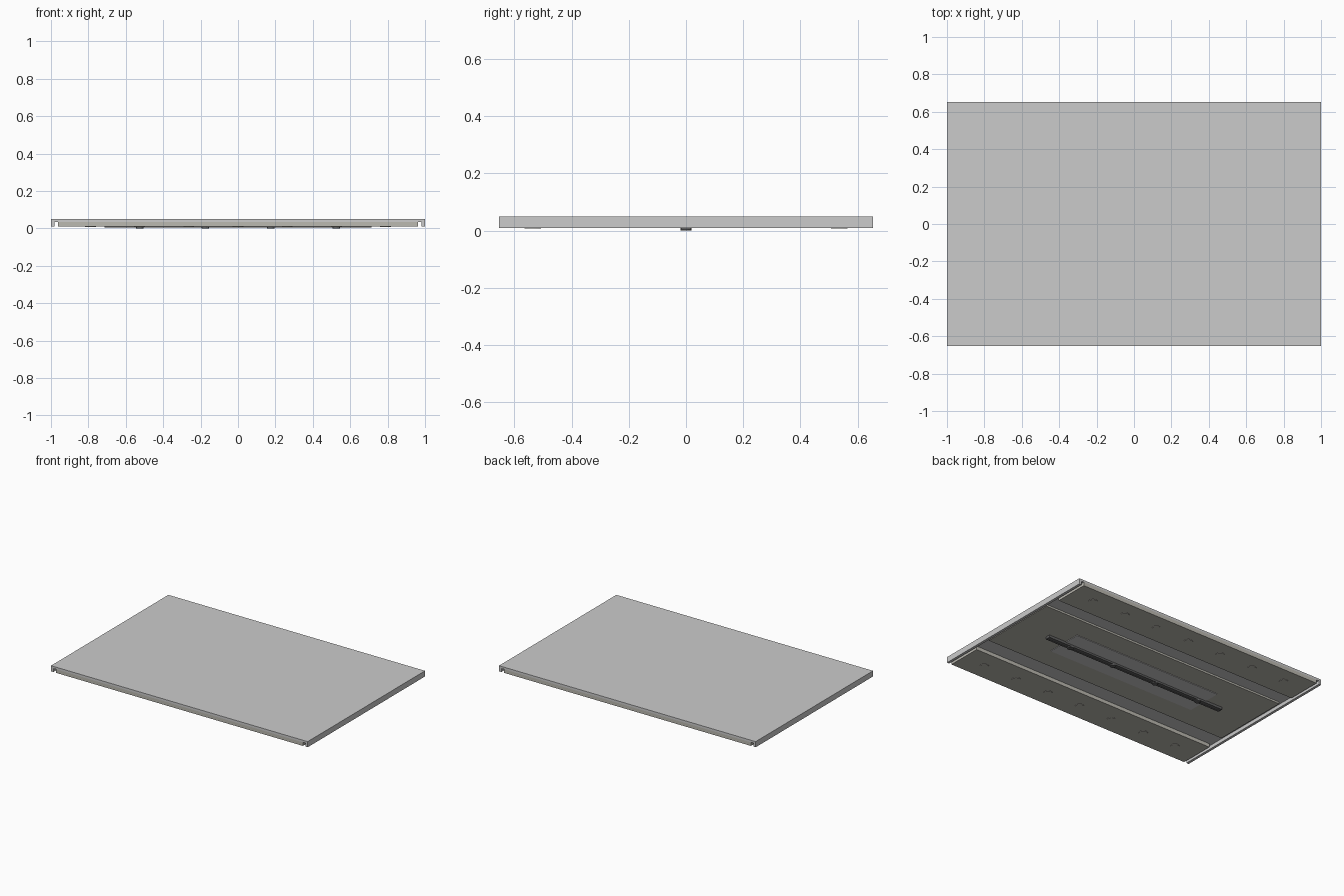
import bpy, bmesh, math

if "Cube" in bpy.data.objects:
    bpy.data.objects.remove(bpy.data.objects["Cube"])


def material(name, color):
    m = bpy.data.materials.new(name)
    m.diffuse_color = (*color, 1)
    m.use_nodes = True
    m.node_tree.nodes["Principled BSDF"].inputs["Base Color"].default_value = m.diffuse_color
    return m


WARM = material("warm_grey", (0.50, 0.49, 0.44))
DARK = material("dark_grey", (0.12, 0.12, 0.12))


def finish(name, bm, mat=None):
    me = bpy.data.meshes.new(name)
    bm.to_mesh(me)
    bm.free()
    ob = bpy.data.objects.new(name, me)
    bpy.context.collection.objects.link(ob)
    if mat:
        me.materials.append(mat)
    return ob


def box(name, x, y, z, mat=None):
    """Box from (min, max) ranges."""
    bm = bmesh.new()
    bmesh.ops.create_cube(bm, size=1)
    for v in bm.verts:
        v.co = [(a + b) / 2 + c * (b - a) for c, (a, b) in zip(v.co, (x, y, z))]
    return finish(name, bm, mat)


def disc(name, x, y, z, r, mat=None, n=24):
    bm = bmesh.new()
    bmesh.ops.create_cone(bm, cap_ends=True, segments=n, radius1=r, radius2=r, depth=z[1] - z[0])
    bmesh.ops.translate(bm, verts=bm.verts, vec=(x, y, sum(z) / 2))
    ob = finish(name, bm, mat)
    return ob


W, D = 1.0, 0.653

# Top slab with downturned side walls, one U profile swept along y
profile = [(-W, .01), (-W, .05), (W, .05), (W, .01), (W - .018, .01),
           (W - .018, .035), (-W + .018, .035), (-W + .018, .01)]
bm = bmesh.new()
face = bm.faces.new([bm.verts.new((x, -D, z)) for x, z in profile])
ext = bmesh.ops.extrude_face_region(bm, geom=[face])
bmesh.ops.translate(bm, vec=(0, 2 * D, 0),
                    verts=[v for v in ext["geom"] if isinstance(v, bmesh.types.BMVert)])
bmesh.ops.recalc_face_normals(bm, faces=bm.faces)
finish("top_slab", bm)

# Outer underside strips with a row of flat feet each
for side, s in (("front", -1), ("back", 1)):
    box(f"{side}_strip", (-.963, .963), tuple(sorted((s * .405, s * D))), (.01, .035), WARM)
    for i in range(-3, 4):
        disc(f"{side}_foot_{i + 4}", i * .263, s * .536, (.007, .011), .029, WARM)

# Recessed centre panel with a shallow raised plate
box("centre_panel", (-.963, .963), (-.285, .285), (.022, .035), WARM)
box("centre_plate", (-.58, .58), (-.13, .13), (.018, .022))

# Central rail: two thin bars joined at the ends, on a backing strip
box("rail_base", (-.715, .715), (-.018, .018), (.009, .022), DARK)
for s in (-1, 1):
    box("rail_lip", (-.715, .715), tuple(sorted((s * .012, s * .018))), (.005, .009), DARK)
    box("rail_end", tuple(sorted((s * .705, s * .715))), (-.012, .012), (.005, .009), DARK)

# Rail screws
for i in (-1.5, -.5, .5, 1.5):
    disc("rail_screw", i * .35, 0, (0, .009), .02, DARK, 16)
